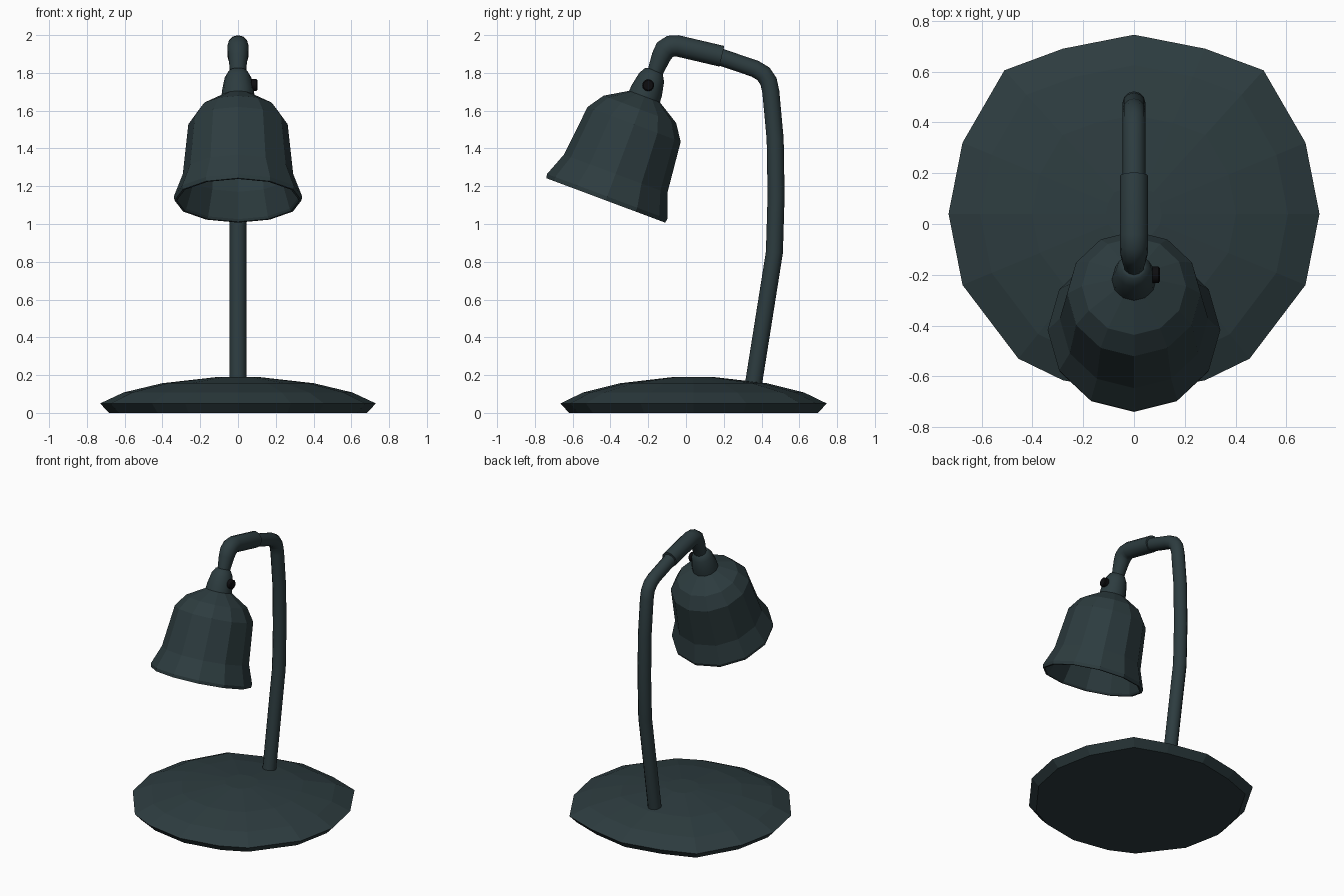
import bpy, bmesh, math
from mathutils import Vector, Matrix

if "Cube" in bpy.data.objects:
    bpy.data.objects.remove(bpy.data.objects["Cube"])


def material(name, color):
    m = bpy.data.materials.new(name)
    m.diffuse_color = (*color, 1)
    m.use_nodes = True
    m.node_tree.nodes["Principled BSDF"].inputs["Base Color"].default_value = m.diffuse_color
    return m


PAINT = material("dark_green_paint", (0.026, 0.045, 0.050))
BLACK = material("black_plastic", (0.004, 0.004, 0.005))


def loft(name, rings, mat=PAINT, smooth=None, matrix=None):
    """Bridge equal-length rings of points and cap both ends."""
    bm = bmesh.new()
    vs = [[bm.verts.new(p) for p in ring] for ring in rings]
    n = len(vs[0])
    for a, b in zip(vs, vs[1:]):
        for i in range(n):
            j = (i + 1) % n
            bm.faces.new((a[i], a[j], b[j], b[i]))
    bm.faces.new(vs[0][::-1])
    bm.faces.new(vs[-1])
    bmesh.ops.recalc_face_normals(bm, faces=bm.faces)
    me = bpy.data.meshes.new(name)
    bm.to_mesh(me)
    bm.free()
    if matrix:
        me.transform(matrix)
    me.materials.append(mat)
    ob = bpy.data.objects.new(name, me)
    bpy.context.collection.objects.link(ob)
    if smooth:
        bpy.ops.object.select_all(action='DESELECT')
        ob.select_set(True)
        bpy.context.view_layer.objects.active = ob
        bpy.ops.object.shade_smooth_by_angle(angle=math.radians(smooth))
    return ob


def lathe(name, profile, sides, **kw):
    """Turn (radius, height) points round z, with one corner facing -y."""
    angles = [math.tau * i / sides - math.pi / 2 for i in range(sides)]
    return loft(name, [[(r * math.cos(a), r * math.sin(a), z) for a in angles]
                       for r, z in profile], **kw)


def tube(name, path, sides=12, **kw):
    """Sweep a circle along (y, z, radius) points with mitred corners."""
    pts = [Vector((0, y, z)) for y, z, r in path]
    rings = []
    for i, (p, (_, _, r)) in enumerate(zip(pts, path)):
        before = (p - pts[i - 1]).normalized() if i else None
        after = (pts[i + 1] - p).normalized() if i + 1 < len(pts) else None
        before, after = before or after, after or before
        t = (before + after).normalized()
        side = Vector((1, 0, 0)).cross(t) / t.dot(after)
        rings.append([p + r * (Vector((math.cos(a), 0, 0)) + side * math.sin(a))
                      for a in (math.tau * k / sides for k in range(sides))])
    return loft(name, rings, smooth=45, **kw)


# Base: faceted 16-corner dome, mirrored from its right half
half = [(0, .705), (.28, .65), (.51, .565), (.675, .28), (.73, 0),
        (.675, -.28), (.455, -.57), (.28, -.655), (0, -.705)]
outline = half + [(-x, y) for x, y in half[-2:0:-1]]
layers = [(.935, 0), (1, .05), (.83, .108), (.55, .157), (.15, .19)]
loft("base", [[(x * s, y * s + .04, z) for x, y in outline] for s, z in layers])

# Stand: gently curved post that bends forward at the top
tube("stand", [(.352, .12, .045), (.468, .85, .045), (.477, 1.15, .045),
               (.472, 1.45, .045), (.449, 1.70, .045), (.437, 1.755, .045),
               (.41, 1.795, .045), (.365, 1.822, .045), (.15, 1.895, .045)])

# Neck: thicker sleeve that curves down to the shade
tube("neck_sleeve", [(.19, 1.888, .056), (-.045, 1.943, .056), (-.082, 1.941, .056),
                     (-.112, 1.922, .055), (-.132, 1.885, .051), (-.165, 1.80, .041),
                     (-.19, 1.74, .038)])

# Shade and socket share an axis tilted forward
tilt = Matrix.Translation((0, -.425, 1.125)) @ Matrix.Rotation(math.radians(-20.5), 4, 'X')

# Shade: hollow 12-sided bell, inside wall first
lathe("shade", [(.06, .565), (.19, .50), (.242, .425), (.272, .15), (.316, .012),
                (.324, 0), (.336, 0), (.340, .022), (.292, .15), (.263, .43),
                (.205, .515), (.085, .588)], 12, matrix=tilt)

# Socket cap
lathe("socket", [(.088, .575), (.085, .62), (.070, .695), (.050, .73), (.038, .735)],
      12, smooth=45, matrix=tilt)

# Thumb screw on the right of the socket
lathe("thumb_screw", [(.015, .04), (.015, .072), (.032, .072), (.032, .097), (.026, .102)],
      12, mat=BLACK, smooth=35,
      matrix=Matrix.Translation((0, -.2, 1.735)) @ Matrix.Rotation(math.pi / 2, 4, 'Y'))
